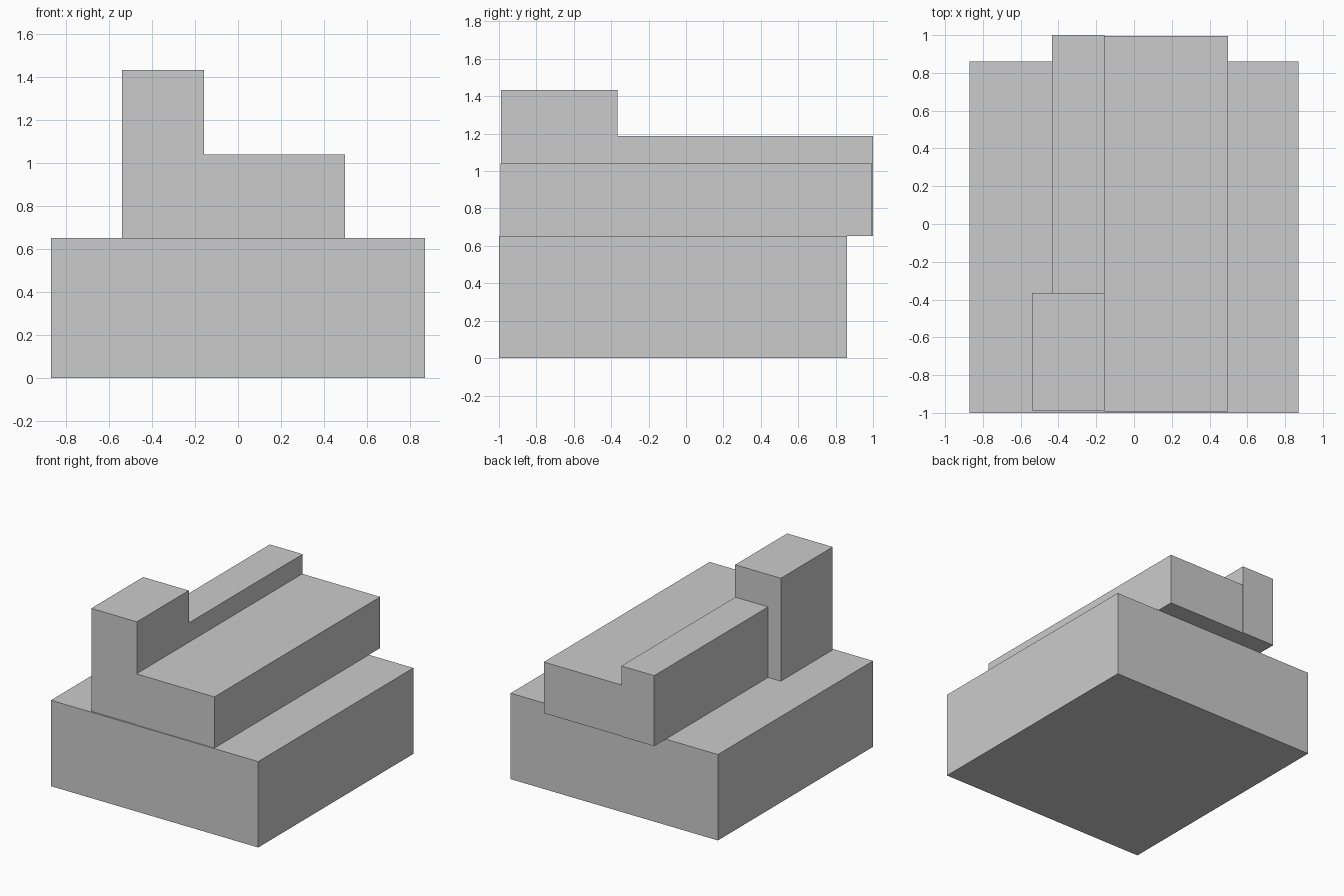
import bpy
import bmesh
from mathutils import Vector

cube = bpy.data.objects.get("Cube")
if cube:
    bpy.data.objects.remove(cube, do_unlink=True)

# Single plain grey
grey = bpy.data.materials.new("light_grey")
grey.use_nodes = True
colour = (0.6, 0.6, 0.6, 1)
grey.diffuse_color = colour
grey.node_tree.nodes["Principled BSDF"].inputs["Base Color"].default_value = colour


def block(name, low, high):
    """Flat-shaded box between two opposite corners."""
    low, high = Vector(low), Vector(high)
    bm = bmesh.new()
    bmesh.ops.create_cube(bm, size=1)
    bmesh.ops.scale(bm, vec=high - low, verts=bm.verts)
    mesh = bpy.data.meshes.new(name)
    bm.to_mesh(mesh)
    bm.free()
    mesh.materials.append(grey)
    obj = bpy.data.objects.new(name, mesh)
    obj.location = (low + high) / 2
    bpy.context.collection.objects.link(obj)
    return obj


base_top = 0.652

# Broad ground block
block("base_block", (-0.87, -1, 0), (0.87, 0.86, base_top))
# Long upper storey, overhanging the base at the back
block("upper_slab", (-0.157, -0.993, base_top), (0.497, 0.995, 1.04))
# Raised strip beside the slab, running behind the tower
block("rear_ridge", (-0.433, -0.366, base_top), (-0.157, 1, 1.187))
# Tall block at the front
block("front_tower", (-0.54, -0.988, base_top), (-0.157, -0.366, 1.433))
